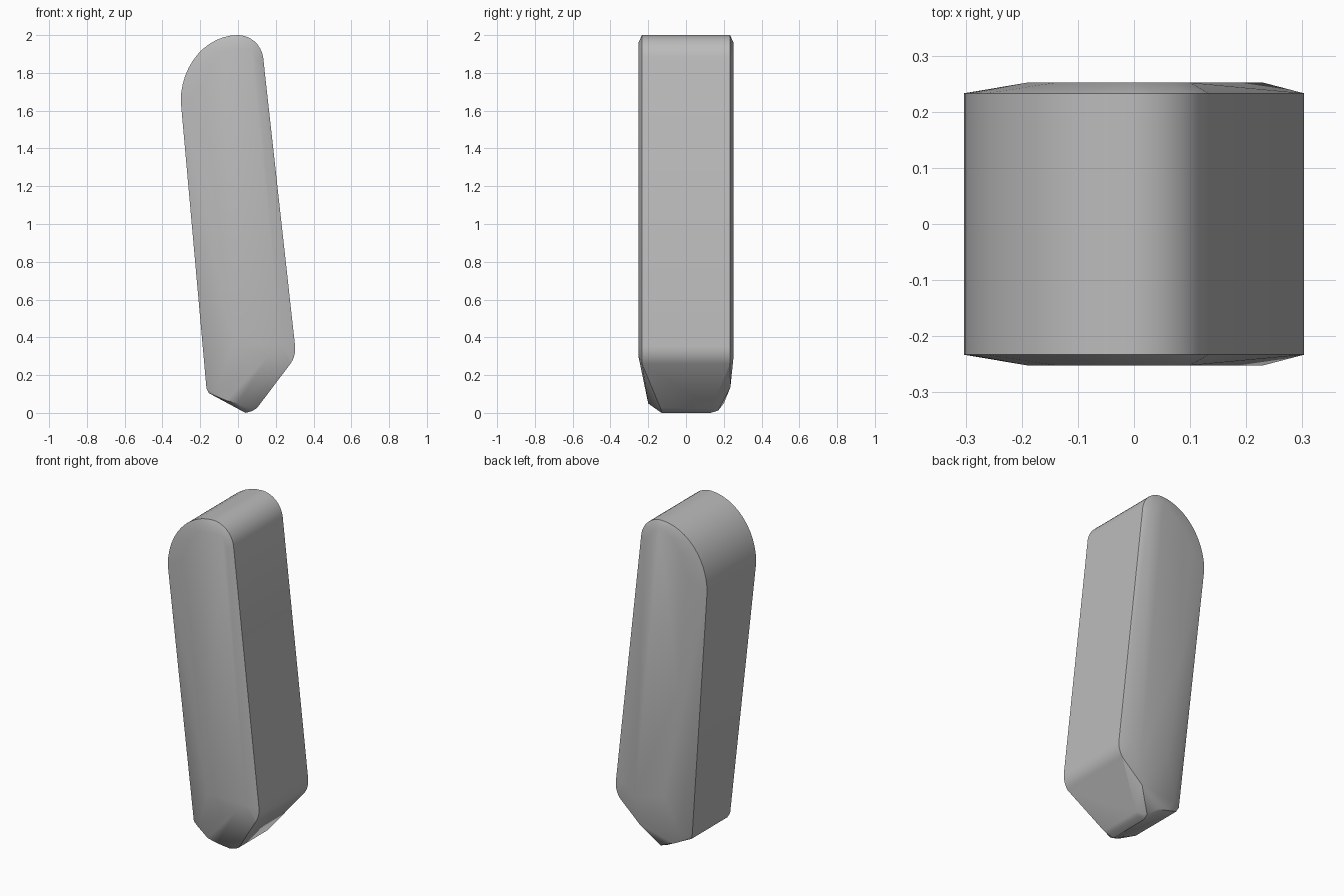
import bpy
import bmesh
import math

cube = bpy.data.objects.get("Cube")
if cube:
    bpy.data.objects.remove(cube, do_unlink=True)

grey = bpy.data.materials.new("plain grey")
grey.use_nodes = True
colour = (0.5, 0.5, 0.5, 1)
grey.diffuse_color = colour
grey.node_tree.nodes["Principled BSDF"].inputs["Base Color"].default_value = colour


def arc(cx, cz, rx, rz, start, end, steps):
    """Points of an elliptical arc, angles in degrees."""
    angles = [math.radians(start + (end - start) * i / steps) for i in range(steps + 1)]
    return [(cx + rx * math.cos(a), cz + rz * math.sin(a)) for a in angles]


SIDE = 0.233
FACE = 0.252

# Outline of the leaning slab: broad shoulder, tight shoulder, lower corner
outline = (arc(0, 1.65, 0.303, 0.35, 180, 90, 12)
           + arc(0, 1.86, 0.135, 0.14, 82, 10, 7)
           + arc(0.203, 0.34, 0.1, 0.12, 5, -42, 5))
points = [(x, y, z) for x, z in outline for y in (-SIDE, SIDE)]

# Slightly raised, inset front and back faces
face = [(-0.19, 1.72), (-0.14, 1.85), (-0.08, 1.92), (0, 1.96), (0.07, 1.93),
        (0.1, 1.87), (0.23, 0.36), (0.16, 0.3), (-0.03, 0.36), (-0.12, 1.0)]
points += [(x, y, z) for x, z in face for y in (-FACE, FACE)]

# Tapered foot: (x, z, half depth)
foot = [(0.1, 0.025, 0.135), (0.075, 0.01, 0.13), (0.04, 0, 0.13),
        (-0.155, 0.105, 0.17), (-0.167, 0.13, 0.18),
        (-0.11, 0.13, 0.21), (-0.06, 0.065, 0.202), (0, 0.05, 0.2)]
points += [(x, s * y, z) for x, z, y in foot for s in (-1, 1)]
# Fuller rear of the foot
points += [(0.05, 0.17, 0.012), (0.14, 0.235, 0.135)]

# Wrap the points in one closed convex body
bm = bmesh.new()
for p in points:
    bm.verts.new(p)
hull = bmesh.ops.convex_hull(bm, input=bm.verts)
loose = {v for v in hull["geom_interior"] + hull["geom_unused"]
         if isinstance(v, bmesh.types.BMVert)}
bmesh.ops.delete(bm, geom=list(loose), context="VERTS")
bmesh.ops.dissolve_limit(bm, angle_limit=math.radians(0.5),
                         verts=bm.verts, edges=bm.edges)
bmesh.ops.recalc_face_normals(bm, faces=bm.faces)

mesh = bpy.data.meshes.new("slab_body")
bm.to_mesh(mesh)
bm.free()
mesh.materials.append(grey)
slab = bpy.data.objects.new("slab_body", mesh)
bpy.context.collection.objects.link(slab)

bpy.ops.object.select_all(action="DESELECT")
slab.select_set(True)
bpy.context.view_layer.objects.active = slab
bpy.ops.object.shade_smooth_by_angle(angle=math.radians(30))
